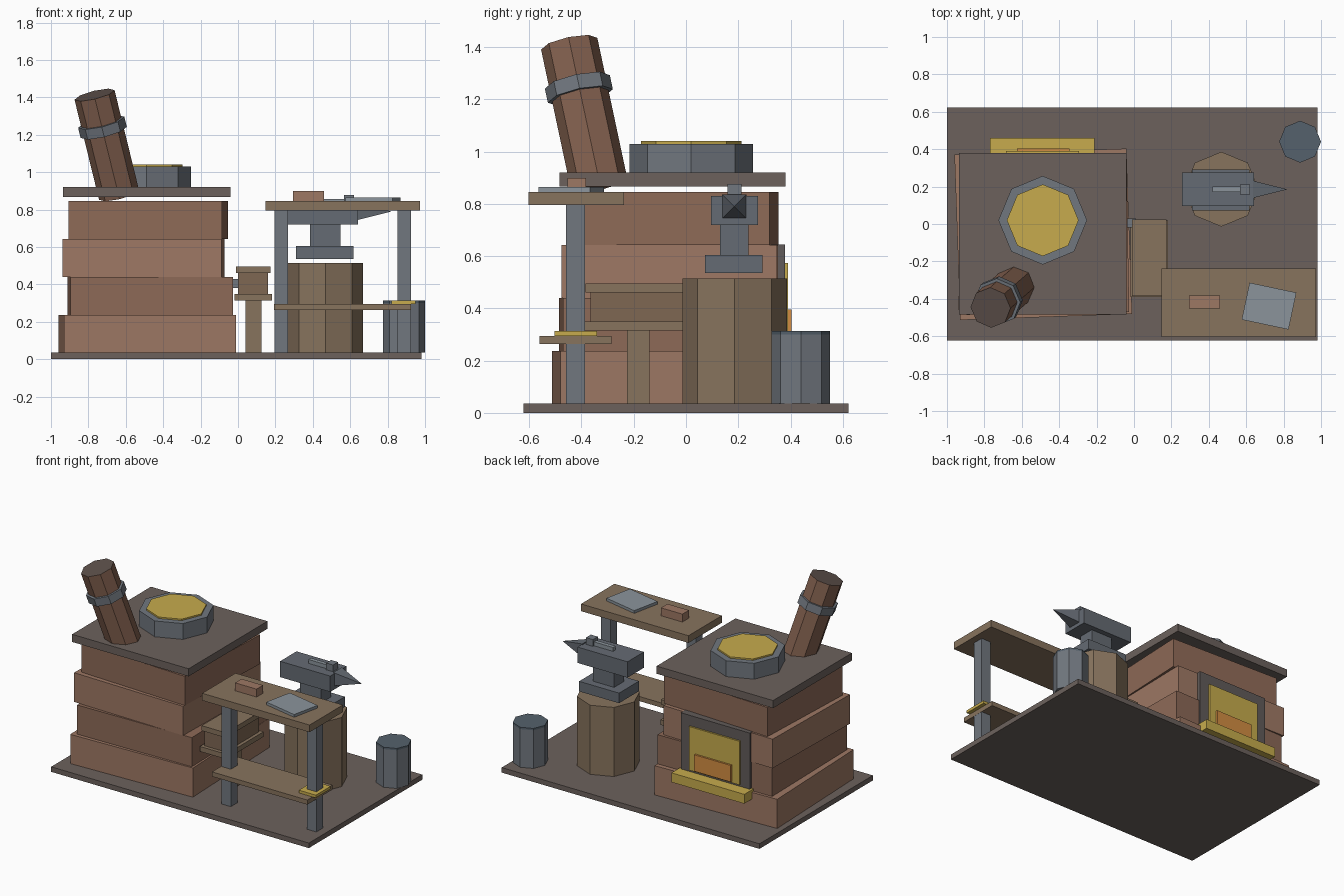
import bpy, math
from mathutils import Vector, Matrix

if "Cube" in bpy.data.objects:
    bpy.data.objects.remove(bpy.data.objects["Cube"])

MATS = {}
PALETTE = {
    "stone": (0.150, 0.121, 0.108), "brick_light": (0.340, 0.188, 0.127),
    "brick_dark": (0.270, 0.144, 0.096), "chimney": (0.225, 0.118, 0.078),
    "iron": (0.165, 0.185, 0.212), "dark_iron": (0.130, 0.147, 0.172),
    "steel": (0.258, 0.296, 0.330), "wood": (0.243, 0.172, 0.110),
    "leather": (0.210, 0.135, 0.086), "ember": (0.570, 0.410, 0.074),
    "glow": (0.650, 0.270, 0.055), "water": (0.090, 0.120, 0.150),
    "frame": (0.120, 0.105, 0.100), "soot": (0.110, 0.080, 0.070),
}


def paint(ob, key):
    if key not in MATS:
        MATS[key] = bpy.data.materials.new(key)
        MATS[key].diffuse_color = (*PALETTE[key], 1)
    ob.data.materials.append(MATS[key])
    return ob


def box(name, x, y, z, mat, rot=0):
    """Box from (min, max) ranges, turned about its own centre by rot degrees."""
    bpy.ops.mesh.primitive_cube_add(size=1)
    ob = bpy.context.object
    ob.name = name
    size = [r[1] - r[0] for r in (x, y, z)]
    mid = [(r[0] + r[1]) / 2 for r in (x, y, z)]
    ob.data.transform(Matrix.Diagonal((*size, 1)))
    ob.location = mid
    ob.rotation_euler.z = math.radians(rot)
    return paint(ob, mat)


def prism(name, start, end, radius, mat, sides=8, tip=None, turn=0):
    """Cylinder or cone between two points, one vertex on the local x axis."""
    a, b = Vector(start), Vector(end)
    d = b - a
    bpy.ops.mesh.primitive_cone_add(vertices=sides, radius1=radius,
                                    radius2=radius if tip is None else tip, depth=d.length)
    ob = bpy.context.object
    ob.name = name
    ob.data.transform(Matrix.Rotation(math.radians(turn), 4, 'Z'))
    ob.rotation_mode = 'QUATERNION'
    ob.rotation_quaternion = Vector((0, 0, 1)).rotation_difference(d)
    ob.location = (a + b) / 2
    return paint(ob, mat)


# ground slab
box("base_slab", (-1, 0.98), (-0.622, 0.622), (0, 0.035), "stone")

# furnace: four slightly twisted brick courses (centre, size, twist)
courses = [
    ((-0.485, -0.055), (0.92, 0.885), 2.0),
    ((-0.468, -0.058), (0.87, 0.84), 1.0),
    ((-0.505, -0.055), (0.85, 0.825), -1.2),
    ((-0.48, -0.053), (0.82, 0.78), -2.4),
]
for i, ((cx, cy), (w, d), twist) in enumerate(courses):
    z = 0.035 + i * 0.2025
    box(f"brick_course_{i + 1}", (cx - w / 2, cx + w / 2), (cy - d / 2, cy + d / 2),
        (z, z + 0.2025), ("brick_light", "brick_dark")[i % 2], twist)
box("furnace_top", (-0.935, -0.04), (-0.485, 0.38), (0.867, 0.92), "stone")

# fire bowl
prism("fire_bowl", (-0.488, 0.02, 0.92), (-0.488, 0.02, 1.03), 0.237, "iron")
prism("bowl_embers", (-0.488, 0.02, 1.0), (-0.488, 0.02, 1.04), 0.192, "ember")

# leaning chimney with its sooty mouth and band
top = Vector((-0.767, -0.447, 1.413))
lean = Vector((-0.245, -0.213, 1))
at = lambda z: top + lean * (z - top.z)
chimney = prism("chimney", at(0.878), top, 0.11, "chimney")
paint(chimney, "soot")
for face in chimney.data.polygons:
    if face.normal.z > 0.9:
        face.material_index = 1
prism("chimney_band", at(1.213), at(1.267), 0.127, "iron")

# furnace mouth on the back
box("mouth_frame", (-0.755, -0.225), (0.30, 0.378), (0.24, 0.645), "frame")
box("mouth_fire", (-0.684, -0.295), (0.33, 0.39), (0.27, 0.573), "ember")
box("mouth_glow", (-0.625, -0.345), (0.35, 0.403), (0.28, 0.395), "glow")
box("mouth_ledge", (-0.77, -0.21), (0.33, 0.46), (0.19, 0.255), "ember")

# bellows beside the furnace
box("bellows_post", (0.04, 0.125), (-0.225, -0.14), (0.035, 0.315), "wood")
box("bellows_bottom", (-0.02, 0.183), (-0.39, 0.02), (0.315, 0.35), "wood")
box("bellows_body", (0.0, 0.16), (-0.365, 0.0), (0.35, 0.46), "leather")
box("bellows_top", (-0.01, 0.175), (-0.385, 0.025), (0.46, 0.495), "wood")
box("bellows_nozzle", (-0.10, 0.01), (-0.02, 0.03), (0.38, 0.43), "iron")

# anvil on its stump
prism("stump", (0.467, 0.186, 0.035), (0.467, 0.186, 0.515), 0.2, "wood")
box("anvil_foot", (0.31, 0.617), (0.073, 0.292), (0.535, 0.605), "dark_iron")
box("anvil_waist", (0.384, 0.547), (0.13, 0.24), (0.605, 0.72), "dark_iron")
box("anvil_body", (0.257, 0.642), (0.095, 0.275), (0.72, 0.83), "dark_iron")
prism("anvil_horn", (0.635, 0.185, 0.79), (0.82, 0.185, 0.79), 0.066,
      "dark_iron", sides=4, tip=0, turn=45)
box("hammer_handle", (0.42, 0.60), (0.172, 0.2), (0.828, 0.857), "steel")
box("hammer_head", (0.567, 0.62), (0.158, 0.212), (0.828, 0.877), "iron")

# work table
box("table_top", (0.147, 0.972), (-0.603, -0.237), (0.795, 0.845), "wood")
box("table_shelf", (0.192, 0.925), (-0.56, -0.285), (0.263, 0.295), "wood")
for side, x in (("left", 0.195), ("right", 0.852)):
    box(f"table_leg_{side}", (x, x + 0.072), (-0.46, -0.387), (0.035, 0.8), "iron")
box("shelf_ingot", (0.82, 0.95), (-0.503, -0.34), (0.295, 0.314), "ember")
box("table_brick", (0.295, 0.46), (-0.453, -0.382), (0.845, 0.9), "brick_light")
box("table_plate", (0.594, 0.85), (-0.54, -0.338), (0.845, 0.864), "steel", -12)

# quench barrel
prism("quench_barrel", (0.888, 0.44, 0.035), (0.888, 0.44, 0.3), 0.112, "iron")
prism("barrel_water", (0.888, 0.44, 0.3), (0.888, 0.44, 0.313), 0.112, "water")

for m in bpy.data.materials:
    if m.users and not m.is_grease_pencil:
        m.use_nodes = True
        m.node_tree.nodes["Principled BSDF"].inputs["Base Color"].default_value = m.diffuse_color
